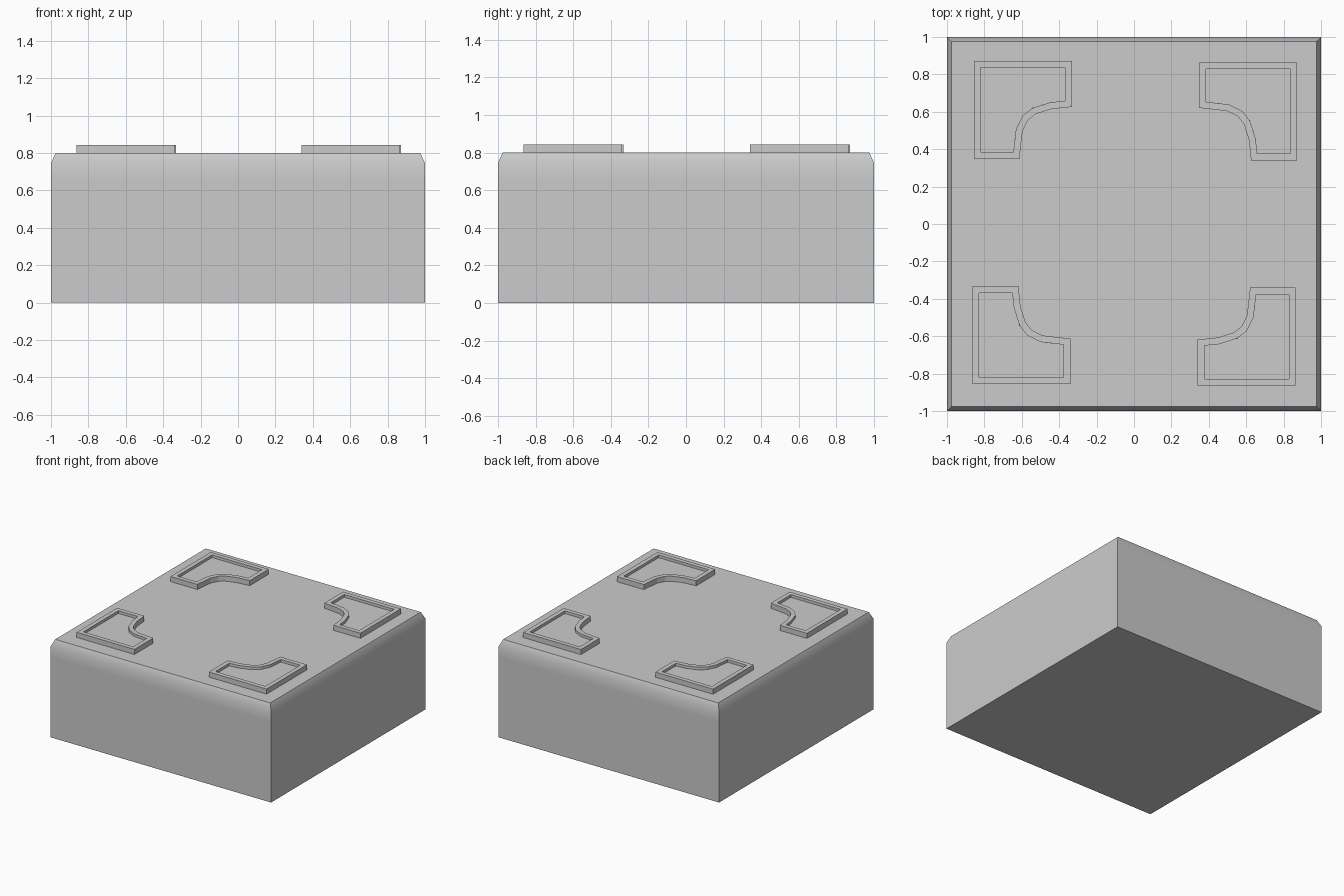
import bpy, bmesh, math
from mathutils import Matrix

if "Cube" in bpy.data.objects:
    bpy.data.objects.remove(bpy.data.objects["Cube"])


def finish(bm, name):
    bmesh.ops.recalc_face_normals(bm, faces=bm.faces)
    mesh = bpy.data.meshes.new(name)
    bm.to_mesh(mesh)
    bm.free()
    obj = bpy.data.objects.new(name, mesh)
    bpy.context.collection.objects.link(obj)
    return obj


# Block: square rings from the floor up to the chamfered top
bm = bmesh.new()
rings = []
for half, z in [(1, 0), (1, 0.66), (1, 0.745), (0.975, 0.8)]:
    rings.append([bm.verts.new((sx * half, sy * half, z))
                  for sx, sy in [(-1, -1), (1, -1), (1, 1), (-1, 1)]])
for low, high in zip(rings, rings[1:]):
    for i in range(4):
        j = (i + 1) % 4
        bm.faces.new((low[i], low[j], high[j], high[i]))
bm.faces.new(rings[0][::-1])
bm.faces.new(rings[-1])
block = finish(bm, "block")
bpy.context.view_layer.objects.active = block
block.select_set(True)
bpy.ops.object.shade_smooth_by_angle(angle=math.radians(30))

# Corner bracket outline (back left), anticlockwise
OUTLINE = [(-0.86, 0.868), (-0.86, 0.344), (-0.617, 0.344), (-0.6, 0.493),
           (-0.571, 0.552), (-0.529, 0.584), (-0.444, 0.611),
           (-0.336, 0.622), (-0.336, 0.868)]
BASE_Z, TOP_Z, FLOOR_Z = 0.8, 0.842, 0.82

# Four raised brackets with a recessed centre, turned around the middle
for k, name in enumerate(["back_left", "front_left", "front_right", "back_right"]):
    bm = bmesh.new()
    low = [bm.verts.new((x, y, BASE_Z)) for x, y in OUTLINE]
    high = [bm.verts.new((x, y, TOP_Z)) for x, y in OUTLINE]
    for i in range(len(low)):
        j = (i + 1) % len(low)
        bm.faces.new((low[i], low[j], high[j], high[i]))
    top = bm.faces.new(high)
    bm.normal_update()
    # flat rim, then straight walls down to the recess floor
    bmesh.ops.inset_region(bm, faces=[top], thickness=0.036, use_even_offset=True)
    bm.normal_update()
    bmesh.ops.inset_region(bm, faces=[top], thickness=0.0001, use_even_offset=True)
    for v in top.verts:
        v.co.z = FLOOR_Z
    turn = Matrix.Translation((0.004, 0.004, 0)) @ Matrix.Rotation(k * math.pi / 2, 4, 'Z')
    bm.transform(turn)
    # outward normals come from the winding, so keep the open shell as built
    mesh = bpy.data.meshes.new(name + "_bracket")
    bm.to_mesh(mesh)
    bm.free()
    bpy.context.collection.objects.link(bpy.data.objects.new(mesh.name, mesh))
